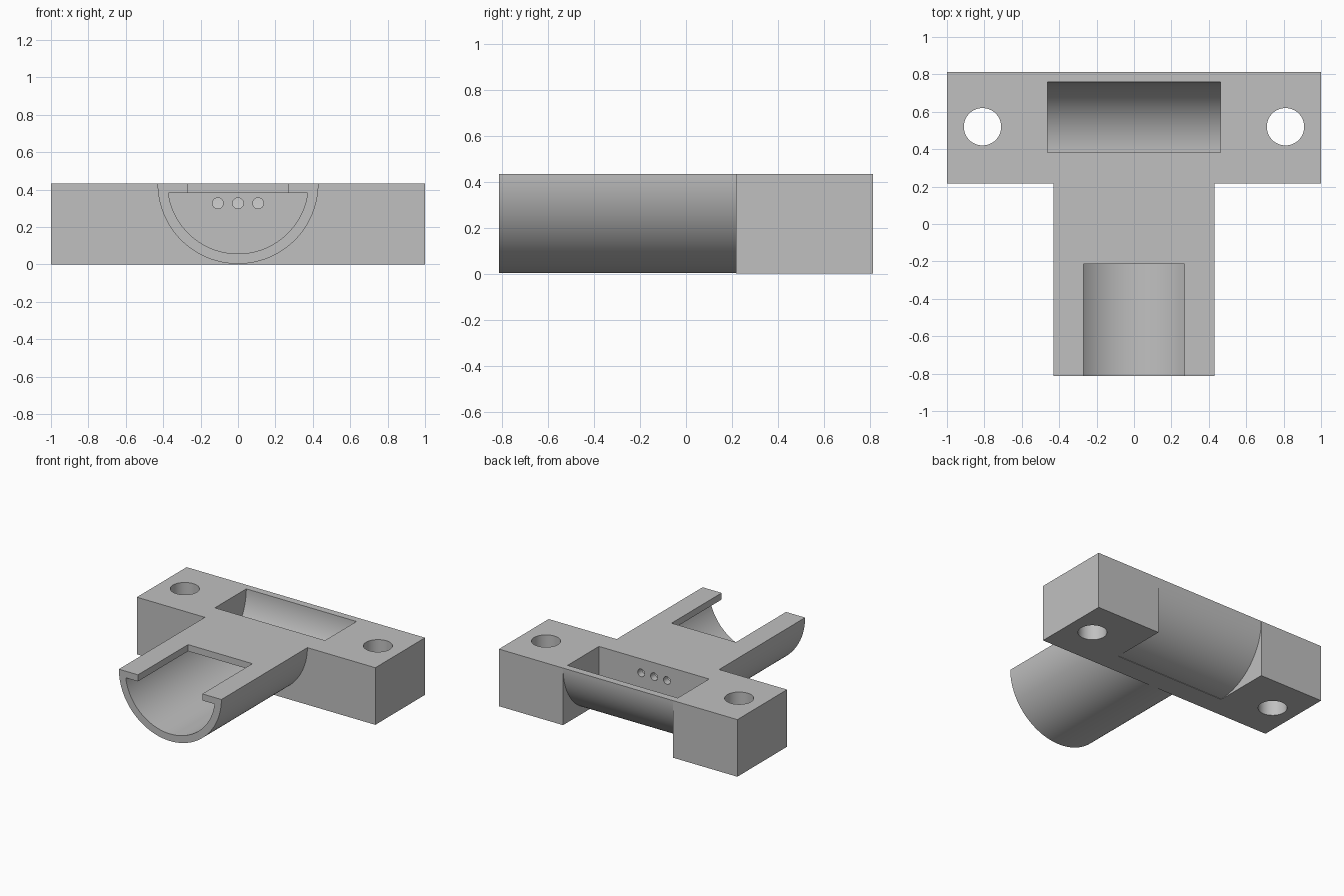
import bpy, bmesh, math
from mathutils import Vector

if "Cube" in bpy.data.objects:
    bpy.data.objects.remove(bpy.data.objects["Cube"], do_unlink=True)

grey = bpy.data.materials.new("plain grey")
grey.use_nodes = True
colour = (0.53, 0.53, 0.53, 1)
grey.diffuse_color = colour
grey.node_tree.nodes["Principled BSDF"].inputs["Base Color"].default_value = colour

TOP = 0.433      # height of the flat top
BACK = 0.813     # half depth
R_OUT = 0.43     # outer radius of both curved shells
R_IN = 0.376     # inner radius of both curved shells
RECESS_Y = 0.383 # axis of the rear trough
RECESS_X = 0.462 # half width of the rear trough


def arc(cx, cy, r, start, end, steps):
    """Points along an arc, angles in degrees."""
    angles = [math.radians(start + (end - start) * i / steps) for i in range(steps + 1)]
    return [(cx + r * math.cos(a), cy + r * math.sin(a)) for a in angles]


def rect(x0, x1, y0, y1):
    return [(x0, y0), (x1, y0), (x1, y1), (x0, y1)]


def prism(name, profile, axis, low, high):
    """Extrude a 2D profile along one axis."""
    place = {"x": lambda a, b, d: Vector((d, a, b)),
             "y": lambda a, b, d: Vector((a, d, b)),
             "z": lambda a, b, d: Vector((a, b, d))}[axis]
    bm = bmesh.new()
    base = bm.faces.new([bm.verts.new(place(a, b, low)) for a, b in profile])
    new = bmesh.ops.extrude_face_region(bm, geom=[base])["geom"]
    shift = place(0, 0, high - low)
    bmesh.ops.translate(bm, vec=shift, verts=[v for v in new if isinstance(v, bmesh.types.BMVert)])
    bmesh.ops.recalc_face_normals(bm, faces=bm.faces)
    mesh = bpy.data.meshes.new(name)
    bm.to_mesh(mesh)
    bm.free()
    mesh.materials.append(grey)
    obj = bpy.data.objects.new(name, mesh)
    bpy.context.collection.objects.link(obj)
    return obj


def combine(target, tool, operation="DIFFERENCE"):
    """Apply a boolean and discard its tool."""
    mod = target.modifiers.new("boolean", "BOOLEAN")
    mod.operation, mod.solver, mod.object = operation, "EXACT", tool
    bpy.context.view_layer.objects.active = target
    bpy.ops.object.modifier_apply(modifier=mod.name)
    bpy.data.objects.remove(tool, do_unlink=True)


# Mounting bar and half-round stem
body = prism("bracket_body", rect(-1, 1, 0.217, BACK), "z", 0, TOP)
stem = prism("stem", arc(0, TOP, R_OUT, 180, 360, 64), "y", -BACK, 0.28)
combine(body, stem, "UNION")

# Rounded underside at the back, between the two end blocks
outer = arc(RECESS_Y, TOP, R_OUT, -90, 0, 32)
notch = prism("notch_cutter", outer + [(1, TOP), (1, -0.1), (RECESS_Y, -0.1)],
              "x", -RECESS_X, RECESS_X)
combine(body, notch)

# Curved trough open to the top
inner = arc(RECESS_Y, TOP, R_IN, -90, 0, 32)
trough = prism("trough_cutter", inner + [(RECESS_Y + R_IN, 0.5), (RECESS_Y, 0.5)],
               "x", -RECESS_X, RECESS_X)
combine(body, trough)

# Half-round channel inside the stem, under a thin roof
roof = math.degrees(math.asin(0.05 / R_IN))
channel = prism("channel_cutter", arc(0, TOP, R_IN, 180 + roof, 360 - roof, 64),
                "y", -0.9, 0.33)
combine(body, channel)

# Opening in the roof at the front
combine(body, prism("opening_cutter", rect(-0.27, 0.27, -0.9, -0.213), "z", 0.3, 0.5))

# Bolt holes in the end blocks
for x in (-0.81, 0.81):
    circle = arc(x, 0.52, 0.1, 0, 360, 48)[:-1]
    combine(body, prism("bolt_hole_cutter", circle, "z", -0.1, 0.6))

# Three wire holes between the channel and the trough
for x in (-0.108, 0, 0.108):
    circle = arc(x, 0.327, 0.029, 0, 360, 24)[:-1]
    combine(body, prism("wire_hole_cutter", circle, "y", 0.28, 0.45))

bpy.ops.object.select_all(action="DESELECT")
body.select_set(True)
bpy.context.view_layer.objects.active = body
bpy.ops.object.shade_smooth_by_angle(angle=math.radians(30))
